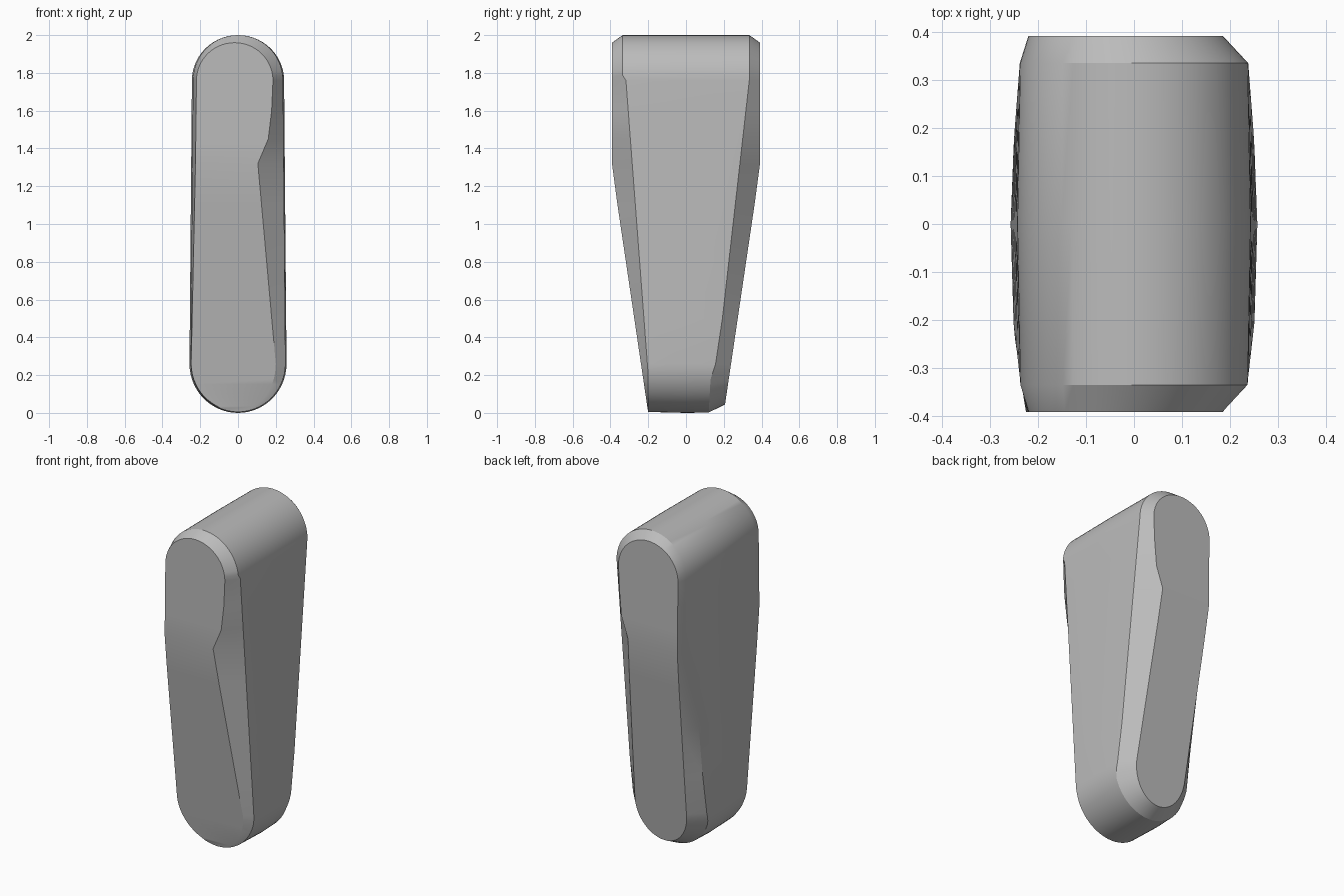
import bpy, bmesh, math

cube = bpy.data.objects.get("Cube")
if cube:
    bpy.data.objects.remove(cube, do_unlink=True)

TOP, LOW, ARC = 1.76, 0.26, 14
LEVELS = [TOP, 1.6, 1.45, 1.32, 1.1, 0.8, 0.5, LOW]


def along(z, stops):
    """Piecewise linear value at height z; stops run from high to low."""
    if z >= stops[0][0]:
        return stops[0][1]
    for (z1, v1), (z0, v0) in zip(stops, stops[1:]):
        if z >= z0:
            return v0 + (v1 - v0) * (z - z0) / (z1 - z0)
    return stops[-1][1]


def half(side, rise, drop, depth):
    """One half of a round-ended outline, from the top middle to the bottom middle."""
    mid_t, mid_b = side["mid_top"], 0.0
    pts = []
    xt, xb = along(TOP, side["x"]), along(LOW, side["x"])
    for i in range(ARC):
        a = math.pi / 2 * i / ARC
        pts.append((mid_t + (xt - mid_t) * math.sin(a), TOP + rise * math.cos(a)))
    pts += [(along(z, side["x"]), z) for z in LEVELS]
    for i in range(1, ARC + 1):
        a = math.pi / 2 * i / ARC
        pts.append((mid_b + (xb - mid_b) * math.cos(a), LOW - drop * math.sin(a)))
    return [(x, depth(z), z) for x, z in pts]


def outline(left, right, rise, drop, depth, mid=0.0):
    """Closed outline made of a right half and a reversed left half."""
    r = half({"x": right, "mid_top": mid}, rise, drop, depth)
    l = half({"x": left, "mid_top": mid}, rise, drop, depth)
    return r + l[-2:0:-1]


def body_side(sign, extra=0.0):
    return [(TOP, sign * (0.238 + extra)), (LOW, sign * (0.251 + extra))]


def end_depth(z):
    return along(z, [(1.3, 0.392), (0, 0.2)])


# Outlines from the front end to the back end
rings = [
    outline([(TOP, -0.22), (1.32, -0.225), (LOW, -0.248)],
            [(TOP, 0.185), (1.6, 0.178), (1.45, 0.16), (1.32, 0.105), (LOW, 0.2)],
            0.2, 0.25, lambda z: -end_depth(z), -0.018),
    outline(body_side(-1), body_side(1), 0.24, 0.255,
            lambda z: -along(z, [(1.78, 0.335), (1.76, 0.318), (0.2, 0.2)])),
    outline(body_side(-1, 0.006), body_side(1, 0.006), 0.24, 0.26, lambda z: 0.0),
    outline(body_side(-1), body_side(1), 0.24, 0.258,
            lambda z: along(z, [(1.76, 0.335), (0.3, 0.17), (0.18, 0.13), (0, 0.12)])),
    outline([(TOP, -0.22), (1.32, -0.215), (LOW, -0.17)],
            [(TOP, 0.185), (1.6, 0.178), (1.45, 0.165), (1.32, 0.12), (LOW, 0.18)],
            0.2, 0.215, end_depth, -0.018),
]

bm = bmesh.new()
loops = [[bm.verts.new(p) for p in ring] for ring in rings]
n = len(loops[0])

# Side walls
for a, b in zip(loops, loops[1:]):
    for i in range(n):
        j = (i + 1) % n
        bm.faces.new((a[i], a[j], b[j], b[i]))

# End faces, laid in strips so they bend cleanly at the taper
for loop in (loops[0], loops[-1]):
    for i in range(n // 2):
        quad = [loop[i], loop[i + 1], loop[-i - 1], loop[-i % n]]
        bm.faces.new(list(dict.fromkeys(quad)))
bmesh.ops.recalc_face_normals(bm, faces=bm.faces)

mesh = bpy.data.meshes.new("tapered_body")
bm.to_mesh(mesh)
bm.free()
body = bpy.data.objects.new("tapered_body", mesh)
bpy.context.collection.objects.link(body)

# Plain grey
grey = bpy.data.materials.new("plain_grey")
grey.use_nodes = True
colour = (0.5, 0.5, 0.5, 1)
grey.diffuse_color = colour
grey.node_tree.nodes["Principled BSDF"].inputs["Base Color"].default_value = colour
mesh.materials.append(grey)

bpy.ops.object.select_all(action="DESELECT")
body.select_set(True)
bpy.context.view_layer.objects.active = body
bpy.ops.object.shade_smooth_by_angle(angle=math.radians(25))
